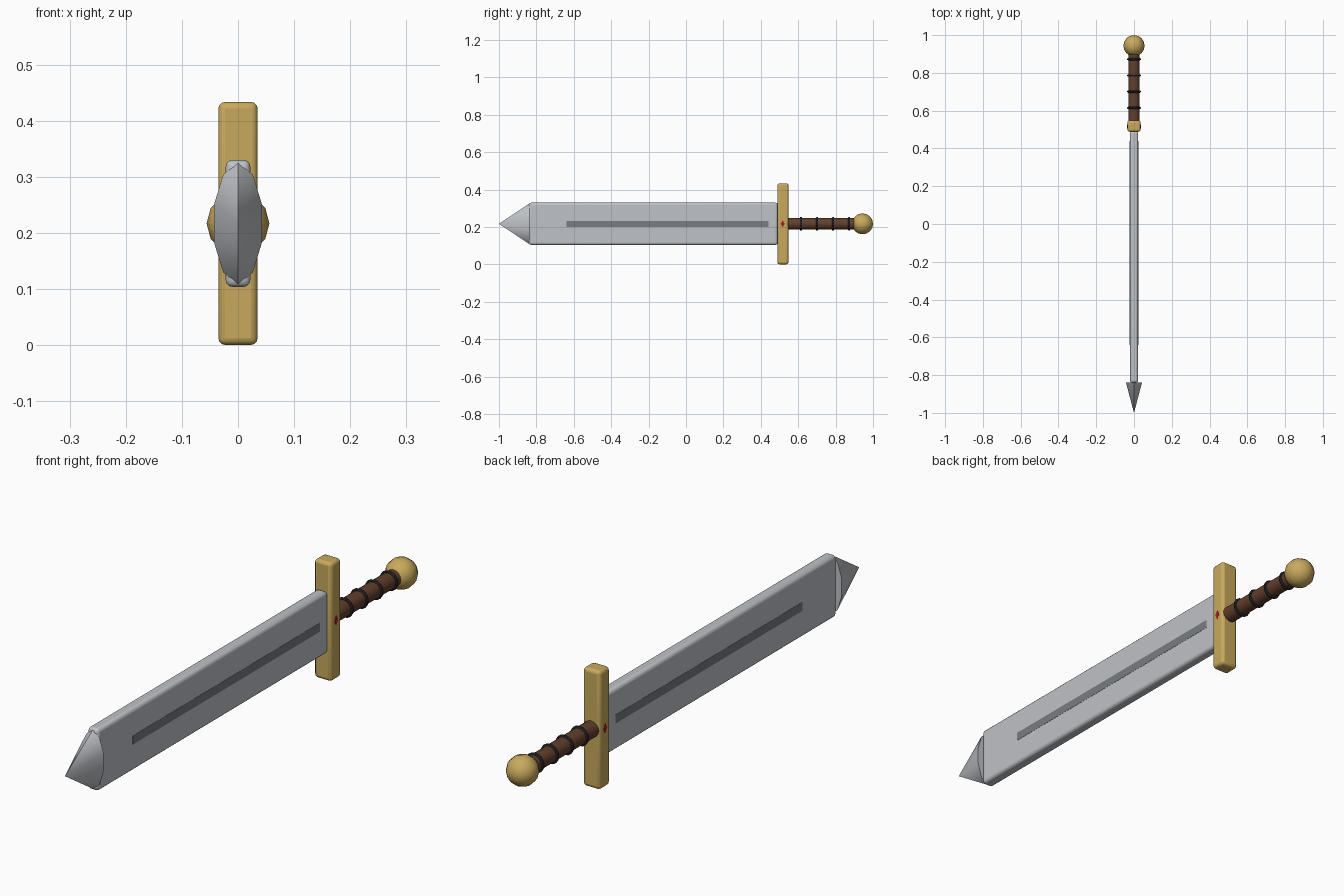
import bpy
from math import pi

if "Cube" in bpy.data.objects:
    bpy.data.objects.remove(bpy.data.objects["Cube"])

ZC = 0.217  # height of the sword's long axis


def mat(name, rgb):
    m = bpy.data.materials.new(name)
    m.diffuse_color = (*rgb, 1)
    m.use_nodes = True
    m.node_tree.nodes["Principled BSDF"].inputs["Base Color"].default_value = m.diffuse_color
    return m


GOLD = mat("gold", (0.58, 0.40, 0.11))
LEATHER = mat("leather", (0.12, 0.05, 0.025))
BLACK = mat("dark_band", (0.025, 0.025, 0.03))
STEEL = mat("steel", (0.52, 0.54, 0.57))
GROOVE = mat("groove", (0.19, 0.20, 0.22))
RED = mat("red", (0.45, 0.01, 0.02))


def finish(name, material, scale=(1, 1, 1), bevel=0, smooth=True):
    o = bpy.context.object
    o.name = name
    o.scale = scale
    bpy.ops.object.transform_apply(location=False, rotation=True, scale=True)
    o.data.materials.append(material)
    if bevel:
        b = o.modifiers.new("bevel", 'BEVEL')
        b.width, b.segments = bevel, 3
    if smooth:
        bpy.ops.object.shade_smooth_by_angle(angle=0.7)
    return o


def box(name, material, size, y, bevel=0):
    bpy.ops.mesh.primitive_cube_add(size=1, location=(0, y, ZC))
    return finish(name, material, size, bevel)


# Blade with rounded edges and a dark central fuller
box("blade", STEEL, (0.044, 1.33, 0.226), -0.175, 0.012)
box("fuller", GROOVE, (0.0455, 1.08, 0.032), -0.10)

# Flattened conical tip
bpy.ops.mesh.primitive_cone_add(vertices=10, radius1=1, depth=0.162,
                                location=(0, -0.919, ZC), rotation=(pi / 2, 0, 0))
finish("blade_tip", STEEL, (0.045, 0.108, 1))

# Crossguard with an inset gem showing on both sides
box("crossguard", GOLD, (0.07, 0.06, 0.433), 0.518, 0.012)
bpy.ops.mesh.primitive_cone_add(vertices=4, radius1=0.012, depth=0.072, radius2=0.012,
                                location=(0, 0.517, ZC), rotation=(0, pi / 2, 0))
finish("guard_gem", RED, (1.5, 0.9, 1), smooth=False)

# Grip and its bands
bpy.ops.mesh.primitive_cylinder_add(vertices=16, radius=0.03, depth=0.38,
                                    location=(0, 0.725, ZC), rotation=(pi / 2, 0, 0))
finish("grip", LEATHER)
for i in range(4):
    bpy.ops.mesh.primitive_torus_add(major_radius=0.031, minor_radius=0.006,
                                     major_segments=16, minor_segments=8,
                                     location=(0, 0.615 + 0.0857 * i, ZC),
                                     rotation=(pi / 2, 0, 0))
    finish(f"grip_band_{i + 1}", BLACK)

# Round pommel
bpy.ops.mesh.primitive_uv_sphere_add(segments=12, ring_count=8, radius=0.056,
                                     location=(0, 0.944, ZC), rotation=(pi / 2, 0, 0))
finish("pommel", GOLD)
